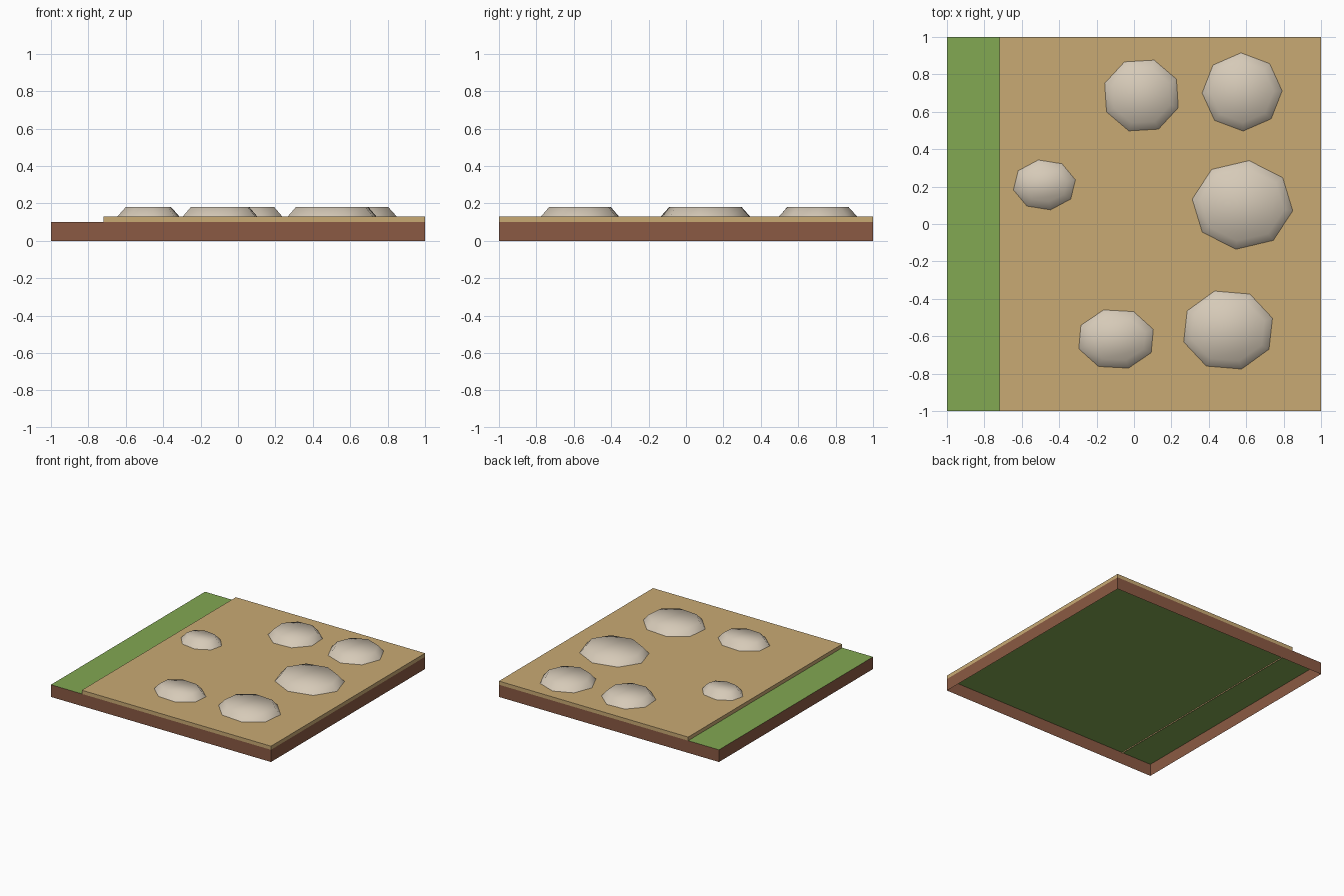
import bpy, bmesh, math

if "Cube" in bpy.data.objects:
    bpy.data.objects.remove(bpy.data.objects["Cube"])


def material(name, rgb):
    # sRGB bytes to linear diffuse colour
    m = bpy.data.materials.new(name)
    lin = [((c / 255 + 0.055) / 1.055) ** 2.4 for c in rgb]
    m.diffuse_color = (*lin, 1)
    m.use_nodes = True
    m.node_tree.nodes["Principled BSDF"].inputs["Base Color"].default_value = m.diffuse_color
    return m


GRASS = material("grass green", (130, 168, 82))
SOIL = material("soil brown", (139, 90, 67))
SAND = material("sand tan", (201, 170, 116))
STONE = material("pale stone", (214, 202, 184))


def finish(bm, name, mats):
    bmesh.ops.recalc_face_normals(bm, faces=bm.faces)
    # open shells: make sure the lid points up, hence all sides point out
    if max(bm.faces, key=lambda f: f.calc_center_median().z).normal.z < 0:
        bmesh.ops.reverse_faces(bm, faces=bm.faces)
    me = bpy.data.meshes.new(name)
    bm.to_mesh(me)
    bm.free()
    for m in mats:
        me.materials.append(m)
    ob = bpy.data.objects.new(name, me)
    bpy.context.collection.objects.link(ob)
    return ob


def open_shell(lower, upper):
    # lid plus side walls, without a bottom
    bm = bmesh.new()
    lo = [bm.verts.new(p) for p in lower]
    hi = [bm.verts.new(p) for p in upper]
    n = len(lo)
    for i in range(n):
        j = (i + 1) % n
        bm.faces.new((lo[i], lo[j], hi[j], hi[i]))
    bm.faces.new(hi)
    return bm


def rect(x0, x1, z):
    return [(x0, -1, z), (x1, -1, z), (x1, 1, z), (x0, 1, z)]


# Ground tile: hollow below, soil sides and grass top
bm = open_shell(rect(-1, 1, 0), rect(-1, 1, 0.1))
for f in bm.faces:
    f.material_index = 1 if abs(f.calc_center_median().z - 0.1) < 0.01 else 0
finish(bm, "ground_tile", [SOIL, GRASS])

# Sand layer: its inner edge dips slightly through the grass
lower = [(x, y, 0.09 if x < 0 else 0.1) for x, y, z in rect(-0.72, 1, 0.1)]
lower = [(x, y, 0.1) for x, y, z in lower]
finish(open_shell(lower, rect(-0.72, 1, 0.13)), "sand_layer", [SAND])
bm = bmesh.new()
bm.faces.new([bm.verts.new(p) for p in
              [(-0.72, -1, 0.1), (-0.72, -1, 0.09), (-0.72, 1, 0.09), (-0.72, 1, 0.1)]])
finish(bm, "sand_edge_skirt", [SAND])

# Stones: centre x, y, radius x, y, turn of the octagon in degrees
STONES = [
    (0.04, 0.687, 0.208, 0.200, -19),
    (0.578, 0.706, 0.214, 0.209, 1.5),
    (-0.479, 0.209, 0.169, 0.136, 11.3),
    (0.58, 0.102, 0.271, 0.239, -7.5),
    (0.503, -0.567, 0.248, 0.218, 17),
    (-0.096, -0.615, 0.210, 0.164, 18.5),
]


def ring(cx, cy, rx, ry, turn, z):
    angles = [math.radians(turn + 45 * i) for i in range(8)]
    return [(cx + rx * math.cos(a), cy + ry * math.sin(a), z) for a in angles]


INSET = 0.045
for k, (cx, cy, rx, ry, turn) in enumerate(STONES, 1):
    bm = open_shell(ring(cx, cy, rx, ry, turn, 0.13),
                    ring(cx, cy, rx - INSET, ry - INSET, turn, 0.18))
    for f in bm.faces:
        f.smooth = True
    finish(bm, f"stone_{k}", [STONE])
